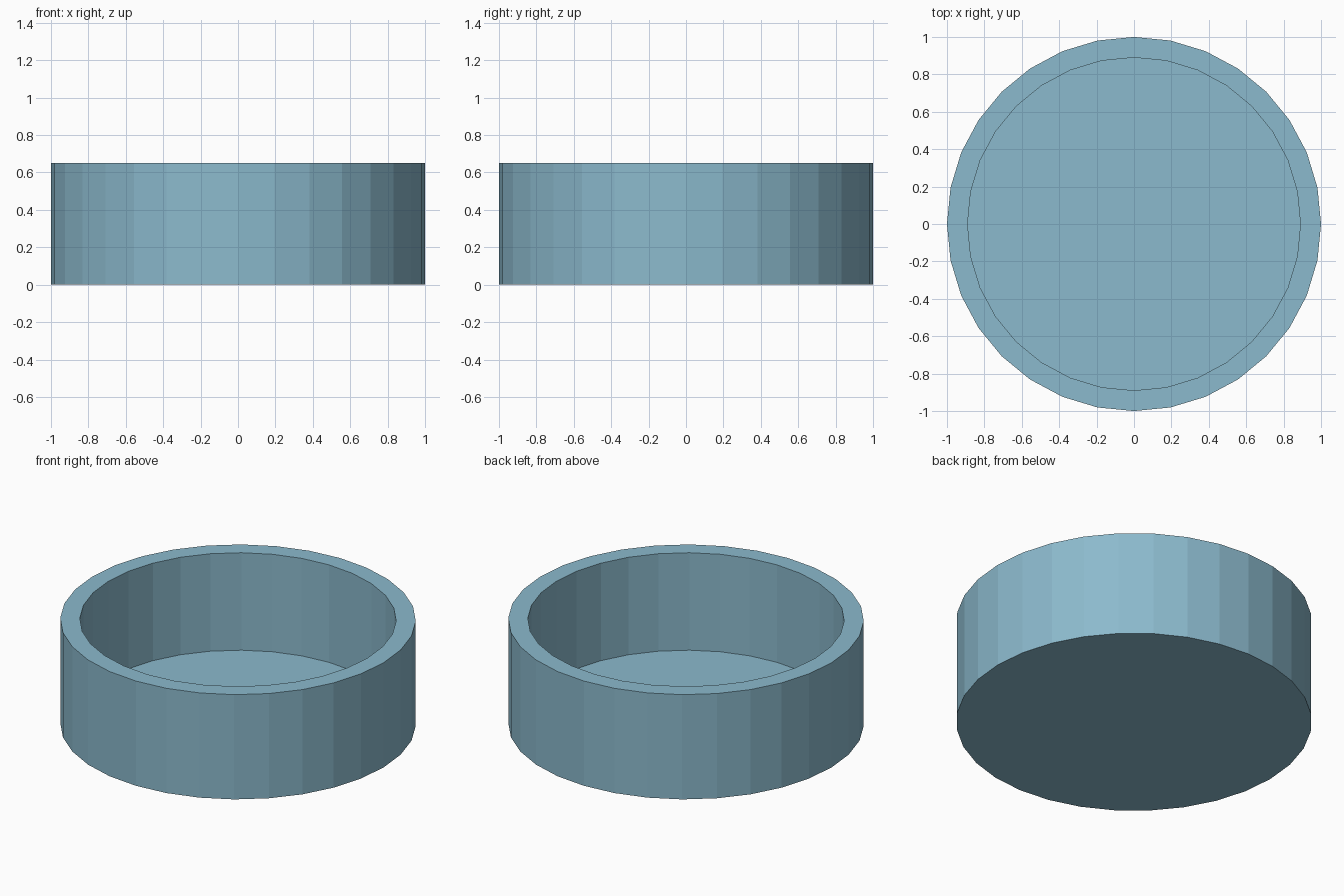
import bpy, bmesh
from math import cos, sin, tau

if "Cube" in bpy.data.objects:
    bpy.data.objects.remove(bpy.data.objects["Cube"])

SIDES = 32
OUTER, INNER = 1.0, 0.89
HEIGHT, FLOOR = 0.65, 0.045


def ring(bm, radius, z):
    return [bm.verts.new((radius * cos(tau * i / SIDES), radius * sin(tau * i / SIDES), z))
            for i in range(SIDES)]


# Open round dish: outer wall, flat rim, inner wall, joined ring by ring
bm = bmesh.new()
profile = [(OUTER, 0), (OUTER, HEIGHT), (INNER, HEIGHT), (INNER, FLOOR)]
rings = [ring(bm, r, z) for r, z in profile]
for a, b in zip(rings, rings[1:]):
    for i in range(SIDES):
        j = (i + 1) % SIDES
        bm.faces.new((a[i], a[j], b[j], b[i]))

# Underside and inner floor
bm.faces.new(rings[0][::-1])
bm.faces.new(rings[-1])
bmesh.ops.recalc_face_normals(bm, faces=bm.faces)

mesh = bpy.data.meshes.new("round_dish")
bm.to_mesh(mesh)
bm.free()
dish = bpy.data.objects.new("round_dish", mesh)
bpy.context.collection.objects.link(dish)

# Pale blue finish
blue = bpy.data.materials.new("pale_blue")
blue.diffuse_color = (0.26, 0.49, 0.61, 1)
blue.use_nodes = True
blue.node_tree.nodes["Principled BSDF"].inputs["Base Color"].default_value = blue.diffuse_color
mesh.materials.append(blue)
